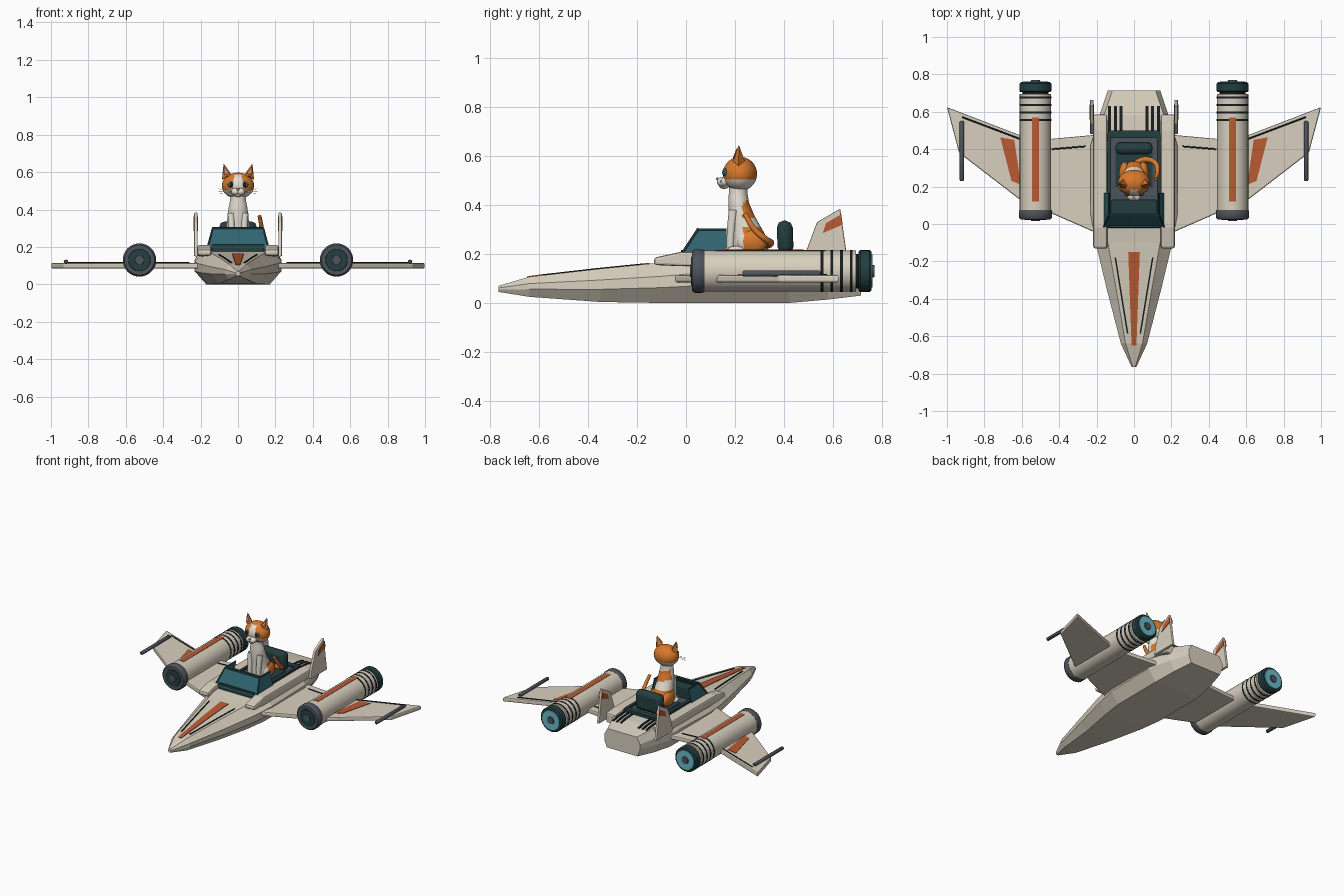
import bpy, bmesh, math
from mathutils import Vector

cube = bpy.data.objects.get("Cube")
if cube:
    bpy.data.objects.remove(cube)


def make_mat(name, r, g, b):
    lin = [((c / 255 + 0.055) / 1.055) ** 2.4 for c in (r, g, b)] + [1]
    m = bpy.data.materials.new(name)
    m.use_nodes = True
    m.diffuse_color = lin
    m.node_tree.nodes["Principled BSDF"].inputs["Base Color"].default_value = lin
    return m


CREAM = make_mat("cream_hull", 216, 208, 191)
RUST = make_mat("rust_stripe", 186, 90, 50)
SLATE = make_mat("slate_metal", 78, 84, 92)
DARK = make_mat("dark_teal", 36, 62, 64)
GLASS = make_mat("teal_glass", 48, 100, 112)
GLOW = make_mat("engine_cyan", 106, 186, 202)
BLACK = make_mat("black_line", 22, 28, 30)
ORANGE = make_mat("orange_fur", 214, 120, 45)
WHITE = make_mat("white_fur", 228, 222, 210)
PINK = make_mat("pink_skin", 205, 135, 120)


def finish(name, bm, mats, smooth=False, rule=None, bevel=0):
    bmesh.ops.recalc_face_normals(bm, faces=bm.faces)
    if rule:
        for f in bm.faces:
            f.material_index = rule(f.calc_center_median())
    me = bpy.data.meshes.new(name)
    bm.to_mesh(me)
    bm.free()
    ob = bpy.data.objects.new(name, me)
    bpy.context.collection.objects.link(ob)
    for m in (mats if isinstance(mats, list) else [mats]):
        me.materials.append(m)
    if bevel:
        b = ob.modifiers.new("bevel", "BEVEL")
        b.width, b.segments = bevel, 2
    if smooth:
        bpy.ops.object.select_all(action="DESELECT")
        ob.select_set(True)
        bpy.context.view_layer.objects.active = ob
        bpy.ops.object.shade_smooth_by_angle(angle=math.radians(40))
    return ob


def loft(name, rings, mats, **kw):
    bm = bmesh.new()
    vs = [[bm.verts.new(p) for p in r] for r in rings]
    n = len(vs[0])
    for a, b in zip(vs, vs[1:]):
        for i in range(n):
            bm.faces.new((a[i], a[(i + 1) % n], b[(i + 1) % n], b[i]))
    bm.faces.new(vs[0])
    bm.faces.new(vs[-1])
    return finish(name, bm, mats, **kw)


def prism(name, pts, off, mat, **kw):
    off = Vector(off)
    return loft(name, [pts, [Vector(p) + off for p in pts]], mat, **kw)


def box(name, x, y, z, mat, **kw):
    base = [(x[0], y[0], z[0]), (x[1], y[0], z[0]), (x[1], y[1], z[0]), (x[0], y[1], z[0])]
    return prism(name, base, (0, 0, z[1] - z[0]), mat, **kw)


def lathe(name, cx, cz, profile, mat, n=32):
    turn = [2 * math.pi * i / n for i in range(n)]
    rings = [[(cx + r * math.cos(a), y, cz + r * math.sin(a)) for a in turn] for y, r in profile]
    return loft(name, rings, mat, smooth=True)


def ball(name, loc, size, mats, rule=None):
    bm = bmesh.new()
    bmesh.ops.create_uvsphere(bm, u_segments=40, v_segments=28, radius=1)
    for v in bm.verts:
        v.co = Vector(loc) + Vector(a * b for a, b in zip(v.co, size))
    return finish(name, bm, mats, smooth=True, rule=rule)


def tube(name, pts, radius, mat, taper=1):
    cu = bpy.data.curves.new(name, "CURVE")
    cu.dimensions, cu.bevel_depth, cu.bevel_resolution = "3D", radius, 3
    cu.resolution_u, cu.use_fill_caps = 6, True
    sp = cu.splines.new("BEZIER")
    sp.bezier_points.add(len(pts) - 1)
    for i, (bp, p) in enumerate(zip(sp.bezier_points, pts)):
        bp.co, bp.handle_left_type, bp.handle_right_type = p, "AUTO", "AUTO"
        bp.radius = 1 + (taper - 1) * i / (len(pts) - 1)
    cu.materials.append(mat)
    ob = bpy.data.objects.new(name, cu)
    bpy.context.collection.objects.link(ob)


# Hull: y, half width, top half width, bottom half width, bottom z, top z
STATIONS = [(-0.765, .012, .006, .006, .045, .07), (-0.64, .07, .045, .05, .025, .107),
            (-0.35, .145, .095, .1, .004, .14), (-0.1, .205, .14, .15, 0, .165),
            (.05, .232, .17, .17, 0, .185), (.42, .232, .19, .17, 0, .2),
            (.58, .185, .16, .15, .014, .192), (.715, .14, .115, .12, .03, .165)]


def section(y, w, tw, bw, zb, zt):
    lo, hi = zb + .38 * (zt - zb), zb + .66 * (zt - zb)
    return [(-bw, y, zb), (bw, y, zb), (w, y, lo), (w, y, hi),
            (tw, y, zt), (-tw, y, zt), (-w, y, hi), (-w, y, lo)]


loft("hull", [section(*s) for s in STATIONS], CREAM)


def hull_top(y):
    for a, b in zip(STATIONS, STATIONS[1:]):
        if y <= b[0]:
            return a[5] + (b[5] - a[5]) * (y - a[0]) / (b[0] - a[0])
    return STATIONS[-1][5]


def deck_strip(name, y0, y1, x0, x1, w0, w1, mat):
    # thin painted strip that follows the top of the hull
    rings = []
    for i in range(13):
        t = i / 12
        y, x, w = y0 + (y1 - y0) * t, x0 + (x1 - x0) * t, w0 + (w1 - w0) * t
        z = hull_top(y)
        rings.append([(x - w, y, z - .002), (x + w, y, z - .002), (x + w, y, z + .004), (x - w, y, z + .004)])
    loft(name, rings, mat)


deck_strip("nose_stripe", -.65, -.15, 0, 0, .013, .031, RUST)

# Cockpit tub, dash and seat
box("cockpit_floor", (-.13, .13), (0, .49), (.17, .206), SLATE)
box("cockpit_front_rim", (-.14, .14), (-.02, .03), (.16, .216), DARK)
box("cockpit_rear_rim", (-.14, .14), (.46, .5), (.17, .216), DARK)
box("dashboard", (-.125, .125), (.04, .13), (.19, .272), DARK, bevel=.008)
seat = [(-.1, .375, .2), (.1, .375, .2), (.1, .44, .2), (-.1, .44, .2)]
prism("seat_back", seat, (0, -.005, .136), DARK, bevel=.028, smooth=True)
box("seat_cushion", (-.1, .1), (.2, .39), (.2, .211), DARK, bevel=.005)

# Windscreen
prism("windscreen_front", [(-.163, -.022, .195), (.163, -.022, .195), (.135, .045, .3), (-.135, .045, .3)],
      (0, .008, 0), GLASS)
tube("windscreen_top_frame", [(-.135, .048, .3), (.135, .048, .3)], .006, DARK)

# Sections in wing plan and fin profile
INNER = [(.19, -.06), (.22, -.04), (.46, .065), (.5, .45), (.19, .478)]
OUTER = [(.56, .1), (.61, .13), (.935, .38), (1, .625), (.61, .475), (.56, .47)]
WING_PATCH = [(.605, .21), (.655, .23), (.715, .463), (.64, .45)]
FIN = [(.48, .15), (.49, .21), (.535, .33), (.63, .385), (.655, .21), (.665, .15)]
FIN_PATCH = [(.558, .285), (.572, .326), (.634, .362), (.64, .32)]

for s, side in ((1, "left"), (-1, "right")):
    def n(part):
        return side + "_" + part

    # Windscreen side panel and its frame
    prism(n("windscreen_side"), [(s * .163, -.022, .195), (s * .163, .165, .195), (s * .135, .165, .3),
                                 (s * .135, .045, .3)], (-s * .006, 0, 0), GLASS)
    tube(n("windscreen_post"), [(s * .162, -.018, .2), (s * .135, .048, .3)], .005, DARK)
    tube(n("windscreen_rail"), [(s * .134, .048, .3), (s * .134, .165, .3)], .005, DARK)
    box(n("cockpit_side_rim"), sorted((s * .122, s * .142)), (0, .48), (.17, .218), DARK)

    # Shoulder rails beside the cockpit
    rail = [(-.13, .155, .185), (-.02, .15, .209), (.5, .15, .209), (.585, .13, .2)]
    loft(n("shoulder_rail"), [[(s * .143, y, a), (s * .218, y, a), (s * .218, y, b), (s * .143, y, b)]
                              for y, a, b in rail], CREAM, bevel=.01)

    # Wings, painted patches and seams
    for part, plan in (("inner_wing", INNER), ("outer_wing", OUTER)):
        prism(n(part), [(s * x, y, .084) for x, y in plan], (0, 0, .03), CREAM, bevel=.007)
    prism(n("wing_patch"), [(s * x, y, .112) for x, y in WING_PATCH], (0, 0, .005), RUST)
    tube(n("outer_wing_seam"), [(s * .61, .455, .115), (s * .92, .572, .115)], .004, BLACK)
    tube(n("inner_wing_seam"), [(s * .26, .415, .115), (s * .44, .4, .115)], .004, BLACK)
    deck_strip(n("nose_seam"), -.585, -.18, s * .034, s * .1, .004, .004, BLACK)

    # Wing tip cannon
    lathe(n("wing_cannon"), s * .92, .12, [(.23, .008), (.235, .012), (.545, .012), (.55, .008)], SLATE, 16)

    # Tail fin
    prism(n("fin"), [(s * .216, y, z) for y, z in FIN], (s * .019, 0, 0), CREAM, bevel=.005)
    for face, x in (("inner", .213), ("outer", .233)):
        prism(n("fin_patch_" + face), [(s * x, y, z) for y, z in FIN_PATCH], (s * .005, 0, 0), RUST)

    # Engine vents
    for i in range(3):
        x = s * (.07 + .03 * i)
        deck_strip(n("vent_%d" % i), .5, .63, x, x, .008, .008, BLACK)

    # Engine
    ex, ez = s * .527, .13
    lathe(n("engine_body"), ex, ez, [(.06, .084), (.695, .084)], CREAM)
    lathe(n("engine_core"), ex, ez, [(.69, .07), (.715, .07)], BLACK)
    lathe(n("intake_ring"), ex, ez, [(.075, .085), (.065, .089), (.035, .089), (.024, .08), (.024, .06)], SLATE)
    lathe(n("intake_disc"), ex, ez, [(.03, .062), (.021, .058)], DARK)
    lathe(n("intake_hub"), ex, ez, [(.03, .028), (.017, .024)], SLATE)
    for i in range(4):
        y = .55 + .04 * i
        lathe(n("engine_band_%d" % i), ex, ez, [(y, .0855), (y + .011, .0855)], BLACK)
    lathe(n("nozzle"), ex, ez, [(.705, .08), (.712, .086), (.75, .086), (.758, .078), (.758, .06)], DARK)
    lathe(n("nozzle_glow"), ex, ez, [(.75, .07), (.762, .067)], GLOW)
    lathe(n("nozzle_hub"), ex, ez, [(.75, .03), (.769, .024)], SLATE)
    stripe = [(ex + .086 * math.sin(a), .12, ez + .086 * math.cos(a)) for a in (-.21, -.1, 0, .1, .21)]
    stripe += [(x, y, z - .005) for x, y, z in reversed(stripe)]
    prism(n("engine_stripe"), stripe, (0, .45, 0), RUST)

    # Cat limbs, ears and face
    ball(n("haunch"), (s * .05, .27, .25), (.03, .062, .05), [ORANGE, WHITE], lambda c: int(c.y < .235))
    ball(n("hind_paw"), (s * .058, .205, .219), (.02, .035, .013), WHITE)
    tube(n("front_leg"), [(s * .036, .195, .38), (s * .034, .185, .3), (s * .032, .18, .21)], .02, WHITE, .75)
    ball(n("front_paw"), (s * .032, .172, .218), (.019, .027, .013), WHITE)
    base = [(s * x, y, z) for x, y, z in ((.03, .205, .58), (.058, .19, .58), (.086, .215, .56), (.058, .24, .58))]
    tip = Vector((s * .077, .216, .646))
    loft(n("ear"), [base, [Vector(p).lerp(tip, .96) for p in base]], ORANGE, smooth=True)
    prism(n("inner_ear"), [(s * .044, .194, .592), (s * .074, .198, .588), (s * .074, .209, .63)],
          (0, -.003, 0), PINK)
    ball(n("eye"), (s * .038, .16, .533), (.017, .009, .016), GLASS)
    ball(n("pupil"), (s * .037, .152, .533), (.007, .004, .012), BLACK)
    ball(n("muzzle"), (s * .014, .15, .495), (.023, .024, .02), WHITE)
    for i in range(3):
        tube(n("whisker_%d" % i), [(s * .025, .14, .495), (s * .105, .15, .485 + .013 * i)], .0008, WHITE)


# Cat body: height, centre y, half width, half depth
def body_patch(c):
    return int(c.y > .215 + .3 * abs(c.x) and (.36 < c.z + .3 * c.x < .425 or .225 < c.z < .315))


BODY = [(.205, .255, .05, .065), (.225, .258, .068, .08), (.26, .256, .07, .078), (.31, .242, .062, .064),
        (.36, .226, .056, .052), (.41, .215, .05, .042), (.45, .213, .042, .038), (.49, .215, .04, .038)]
rings = []
for a, b in zip(BODY, BODY[1:]):
    for k in range(4):
        z, y, rx, ry = (p + (q - p) * k / 4 for p, q in zip(a, b))
        rings.append([(rx * math.cos(t * math.pi / 16), y + ry * math.sin(t * math.pi / 16), z) for t in range(32)])
loft("cat_body", rings, [WHITE, ORANGE], smooth=True, rule=body_patch)


# Cat head: white lower face and forehead blaze, orange cap
def head_patch(c):
    blaze = c.y < .2 and abs(c.x) < .02 + max(0, .535 - c.z) * .5 and c.z < .585
    return int(c.z > .503 and not blaze)


ball("cat_head", (0, .22, .527), (.086, .07, .07), [WHITE, ORANGE], head_patch)
ball("cat_nose", (0, .129, .507), (.009, .006, .006), PINK)
ball("cat_chin", (0, .155, .478), (.02, .02, .012), WHITE)
tube("cat_tail", [(0, .32, .235), (.06, .345, .245), (.115, .325, .26), (.125, .28, .3), (.115, .24, .365)],
     .017, ORANGE, .6)
